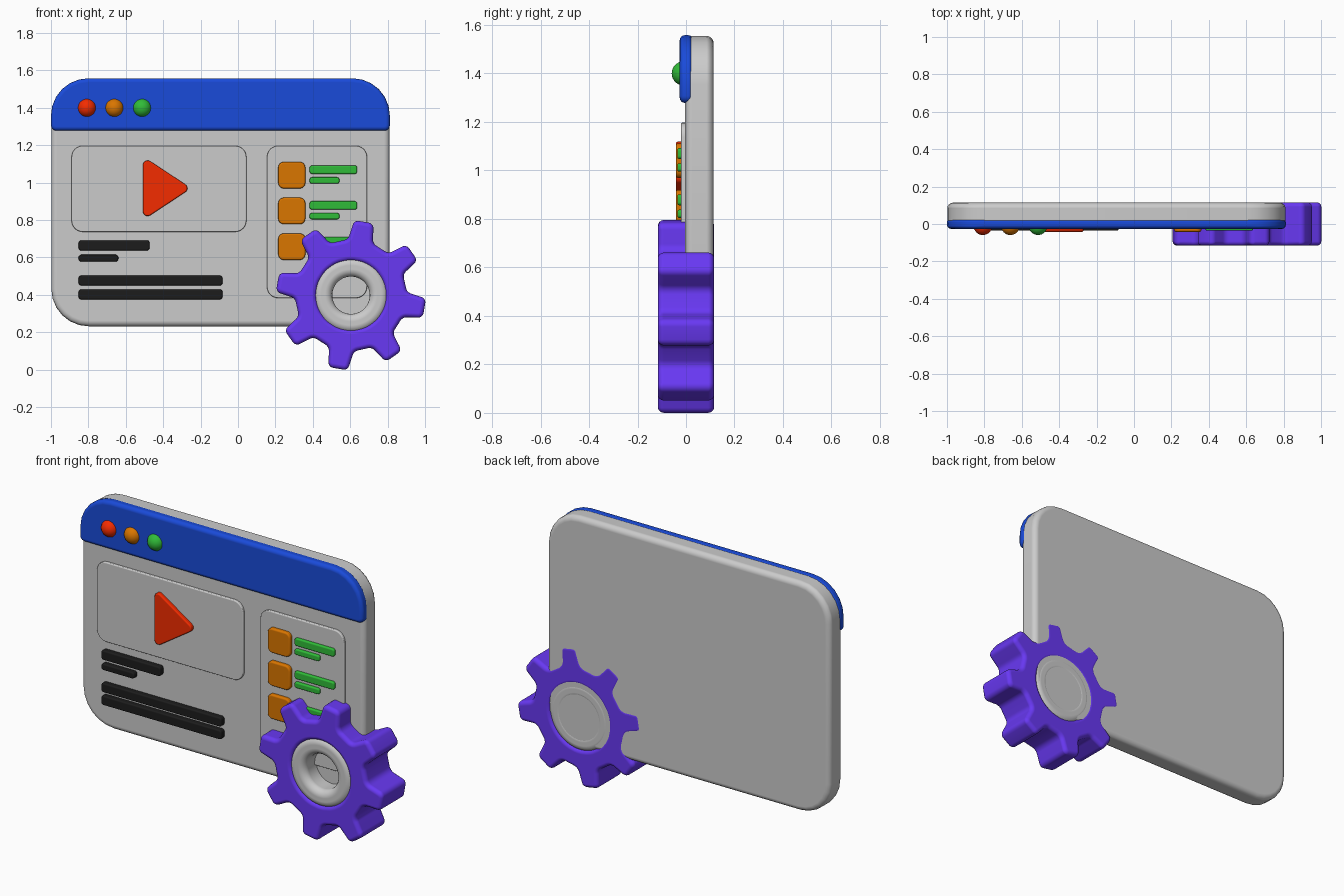
import bpy, bmesh, math
from mathutils import Vector

if "Cube" in bpy.data.objects:
    bpy.data.objects.remove(bpy.data.objects["Cube"])

COLOURS = {
    "blue": (0.01, 0.07, 0.7, 1), "red": (0.9, 0.025, 0.0, 1), "orange": (0.7, 0.18, 0.0, 1),
    "green": (0.03, 0.5, 0.04, 1), "purple": (0.14, 0.04, 0.9, 1), "black": (0.012, 0.012, 0.012, 1),
}


def paint(obj, colour):
    if colour:
        mat = bpy.data.materials.get(colour) or bpy.data.materials.new(colour)
        mat.diffuse_color = COLOURS[colour]
        mat.use_nodes = True
        mat.node_tree.nodes["Principled BSDF"].inputs["Base Color"].default_value = mat.diffuse_color
        obj.data.materials.append(mat)


def rounded(corners, seg=6):
    """Round each (x, z, radius) corner of a closed outline."""
    out = []
    n = len(corners)
    for i, (x, z, r) in enumerate(corners):
        p = Vector((x, z))
        a = (Vector(corners[i - 1][:2]) - p).normalized()
        b = (Vector(corners[(i + 1) % n][:2]) - p).normalized()
        half = a.angle(b) / 2
        c = p + (a + b).normalized() * r / math.sin(half)
        t = r / math.tan(half)
        va, vb = (p + a * t - c).normalized(), (p + b * t - c).normalized()
        out += [c + va.slerp(vb, k / seg) * r for k in range(seg + 1)]
    return out


def rect(x0, x1, z0, z1, r, r_bottom=None):
    rb = r if r_bottom is None else r_bottom
    return rounded([(x0, z0, rb), (x1, z0, rb), (x1, z1, r), (x0, z1, r)])


def plate(name, outline, y0, y1, bevel, colour=None, hole=None):
    """Extrude an xz outline from y0 to y1; hole = (centre, radius)."""
    bm = bmesh.new()

    def loop(pts, y):
        return [bm.verts.new((p[0], y, p[1])) for p in pts]

    def bridge(a, b):
        for i in range(len(a)):
            j = (i + 1) % len(a)
            bm.faces.new((a[i], a[j], b[j], b[i]))

    front, back = loop(outline, y0), loop(outline, y1)
    bridge(front, back)
    if hole:
        c, r = hole
        inner = [c + (p - c).normalized() * r for p in outline]
        in_front, in_back = loop(inner, y0), loop(inner, y1)
        bridge(front, in_front)
        bridge(in_front, in_back)
        bridge(in_back, back)
    else:
        bm.faces.new(front)
        bm.faces.new(back)
    bmesh.ops.recalc_face_normals(bm, faces=bm.faces)
    for f in bm.faces:
        f.smooth = True
    me = bpy.data.meshes.new(name)
    bm.to_mesh(me)
    bm.free()
    obj = bpy.data.objects.new(name, me)
    bpy.context.collection.objects.link(obj)
    mod = obj.modifiers.new("soft_edges", "BEVEL")
    mod.width, mod.segments = bevel, 4
    mod.limit_method, mod.angle_limit = "ANGLE", math.radians(45)
    mod.use_clamp_overlap = False
    mod.loop_slide = False
    mod.harden_normals = True
    paint(obj, colour)
    return obj


# Window body and title bar
plate("window_body", rect(-0.998, 0.81, 0.232, 1.555, 0.2), -0.005, 0.114, 0.03)
plate("title_bar", rect(-1.0, 0.812, 1.278, 1.558, 0.2, 0.03), -0.026, 0.03, 0.022, "blue")

# Title bar buttons
for x, colour in ((-0.808, "red"), (-0.661, "orange"), (-0.513, "green")):
    bpy.ops.mesh.primitive_uv_sphere_add(segments=32, ring_count=16, radius=0.05,
                                         location=(x, -0.009, 1.4))
    ball = bpy.context.object
    ball.name = "button_" + colour
    bpy.ops.object.shade_smooth()
    paint(ball, colour)

# Content panels and play triangle
plate("video_panel", rect(-0.89, 0.045, 0.737, 1.197, 0.06), -0.02, 0.01, 0.006)
plate("side_panel", rect(0.155, 0.69, 0.383, 1.197, 0.06), -0.02, 0.01, 0.006)
plate("play_triangle", rounded([(-0.508, 0.80, 0.025), (-0.25, 0.97, 0.025), (-0.508, 1.14, 0.025)]),
      -0.042, 0.0, 0.008, "red")

# Side list rows: thumbnail with two text bars
for i in range(3):
    z = 1.04 - 0.191 * i
    plate(f"thumbnail_{i}", rect(0.215, 0.36, z - 0.071, z + 0.071, 0.03), -0.042, 0.0, 0.01, "orange")
    plate(f"row_title_{i}", rect(0.383, 0.637, z + 0.007, z + 0.052, 0.013), -0.036, 0.0, 0.008, "green")
    plate(f"row_subtitle_{i}", rect(0.383, 0.542, z - 0.045, z - 0.011, 0.012), -0.036, 0.0, 0.008, "green")

# Text lines below the video
for i, (x1, z0, z1) in enumerate(((-0.473, 0.637, 0.692), (-0.64, 0.578, 0.615),
                                  (-0.083, 0.45, 0.503), (-0.083, 0.376, 0.43))):
    plate(f"text_line_{i}", rect(-0.852, x1, z0, z1, 0.015), -0.036, 0.0, 0.008, "black")

# Gear with eight teeth
centre = Vector((0.604, 0.398))
teeth = []
for k in range(8):
    for off, r, fillet in ((-13, 0.3, 0.04), (-7.5, 0.402, 0.03), (7.5, 0.402, 0.03), (13, 0.3, 0.04)):
        a = math.radians(80 + 45 * k + off)
        teeth.append((centre.x + r * math.cos(a), centre.y + r * math.sin(a), fillet))
plate("gear", rounded(teeth), -0.116, 0.116, 0.024, "purple", (centre, 0.185))

# Hub ring in the gear
circle = [centre + 0.2 * Vector((math.cos(t * math.tau / 64), math.sin(t * math.tau / 64))) for t in range(64)]
plate("gear_hub", circle, -0.116, 0.116, 0.04, None, (centre, 0.1))
